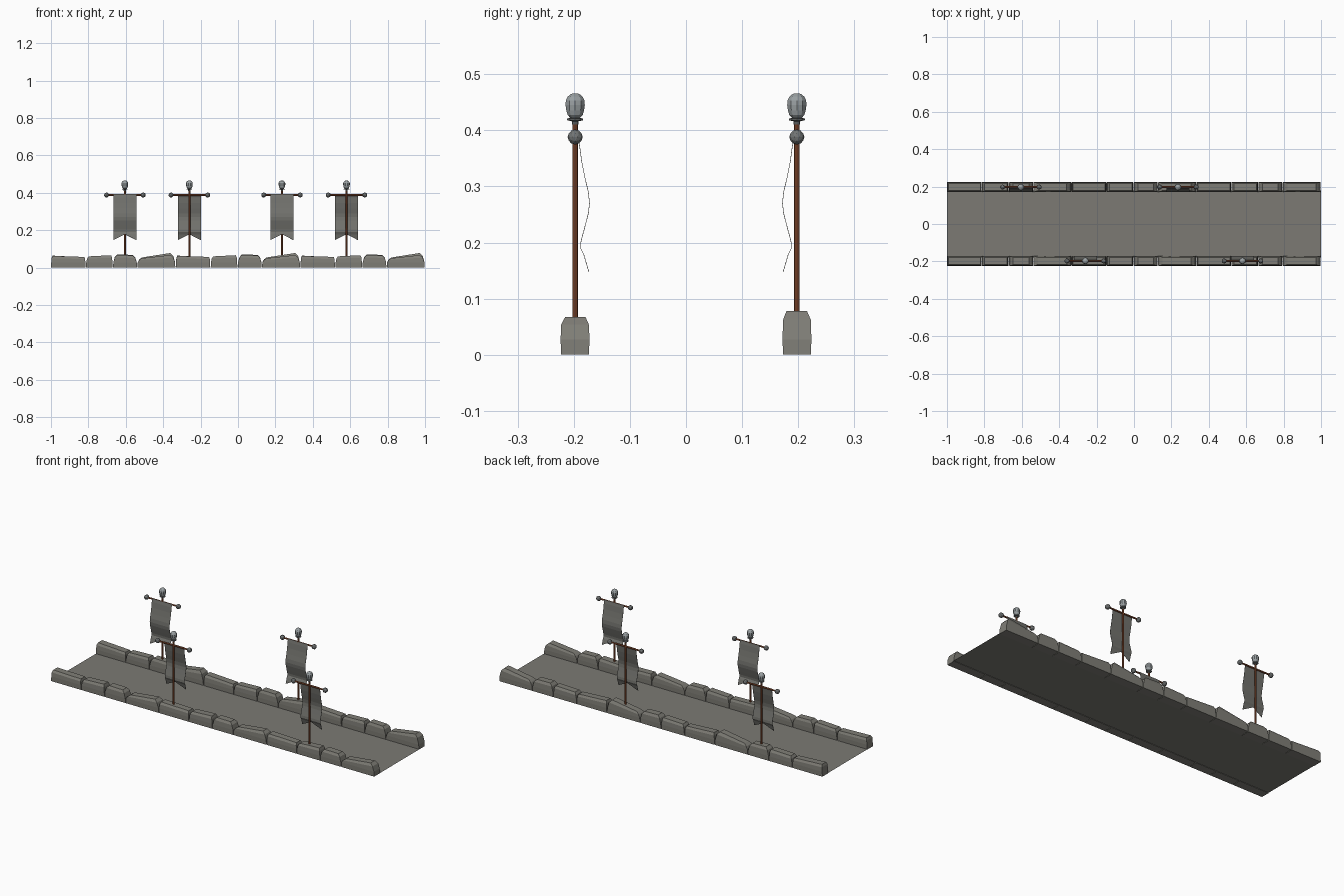
import bpy, bmesh, math
from mathutils import Matrix

if "Cube" in bpy.data.objects:
    bpy.data.objects.remove(bpy.data.objects["Cube"])


def material(name, r, g, b):
    m = bpy.data.materials.new(name)
    m.diffuse_color = (r, g, b, 1)
    m.use_nodes = True
    m.node_tree.nodes["Principled BSDF"].inputs["Base Color"].default_value = m.diffuse_color
    return m


STONE = material("kerb stone grey", 0.215, 0.21, 0.185)
ROAD = material("road grey", 0.2, 0.195, 0.175)
CLOTH = material("banner grey", 0.17, 0.17, 0.155)
WOOD = material("brown wood", 0.26, 0.075, 0.03)
METAL = material("dark metal", 0.17, 0.18, 0.18)
STEEL = material("pale steel", 0.32, 0.35, 0.36)


def finish(name, bm, mat, recalc=True):
    if recalc:
        bmesh.ops.recalc_face_normals(bm, faces=bm.faces)
    me = bpy.data.meshes.new(name)
    bm.to_mesh(me)
    bm.free()
    me.materials.append(mat)
    ob = bpy.data.objects.new(name, me)
    bpy.context.collection.objects.link(ob)
    return ob


def loft(bm, rings):
    """Skin a list of equal-length vertex rings and cap both ends."""
    vs = [[bm.verts.new(p) for p in r] for r in rings]
    n = len(vs[0])
    for a, b in zip(vs, vs[1:]):
        for i in range(n):
            j = (i + 1) % n
            bm.faces.new((a[i], a[j], b[j], b[i]))
    bm.faces.new(vs[0][::-1])
    bm.faces.new(vs[-1])


# Road surface
bm = bmesh.new()
bm.faces.new([bm.verts.new(p) for p in
              ((-1, -.18, .002), (1, -.18, .002), (1, .18, .002), (-1, .18, .002))])
finish("road", bm, ROAD, False)

# Kerb stones: four chipped blocks, repeated three times on each side
WIDTHS = [.187, .145, .13, .205]
HEIGHTS = {-1: [(.062, .057), (.060, .066), (.067, .065), (.050, .067)],
           1: [(.064, .055), (.060, .064), (.070, .068), (.054, .078)]}
INSETS = [(.008, .006), (.014, .008), (.022, .022), (.024, .026)]


def stone(x0, x1, s, hl, hr, inset):
    inner, outer = .172, .2235

    def ring(dl, dr, di, do, zl, zr):
        a, b = s * (inner + di), s * (outer - do)
        return [(x0 + dl, a, zl), (x1 - dr, a, zr), (x1 - dr, b, zr), (x0 + dl, b, zl)]
    dl, dr = inset
    bm = bmesh.new()
    loft(bm, [ring(0, 0, .001, .001, 0, 0),
              ring(.001, .001, 0, 0, .027, .027),
              ring(dl * .4, dr * .4, .001, .001, hl * .8, hr * .8),
              ring(dl, dr, .007, .008, hl, hr)])
    finish("kerb_stone", bm, STONE)


for s in (-1, 1):
    x = -1.0
    for k in range(3):
        for i, w in enumerate(WIDTHS):
            stone(x + .0005, x + w - .002, s, *HEIGHTS[s][i], INSETS[i])
            x += w * (2 / 3) / sum(WIDTHS)


# Banner poles
def rod(name, x, y, z, r, length, along_x=False):
    bm = bmesh.new()
    m = Matrix.Translation((x, y, z))
    if along_x:
        m = m @ Matrix.Rotation(math.pi / 2, 4, 'Y')
    bmesh.ops.create_cone(bm, cap_ends=True, segments=8, radius1=r, radius2=r,
                          depth=length, matrix=m)
    return finish(name, bm, WOOD)


def turned(name, x, y, profile, mat, segs=10):
    bm = bmesh.new()
    loft(bm, [[(x + r * math.cos(2 * math.pi * i / segs),
                y + r * math.sin(2 * math.pi * i / segs), z) for i in range(segs)]
              for r, z in profile])
    return finish(name, bm, mat)


COLLAR = [(.006, .410), (.006, .416), (.015, .418), (.015, .421), (.009, .422)]
FINIAL = [(.008, .421), (.014, .427), (.0165, .435), (.018, .445),
          (.0175, .453), (.014, .460), (.008, .4645), (.003, .466)]
# Cloth drape: (distance from the pole toward the road, height)
DRAPE = [(.003, .392), (.007, .375), (.011, .345), (.017, .315), (.023, .290),
         (.025, .270), (.023, .252), (.016, .225), (.010, .203), (.009, .190),
         (.015, .178)]


def banner(x, s):
    y = s * .1975
    rod("pole", x, y, .2225, .0052, .385)
    rod("crossbar", x, y, .388, .0045, .19, True)
    for e in (-1, 1):
        bm = bmesh.new()
        bmesh.ops.create_icosphere(bm, subdivisions=2, radius=.0135,
                                   matrix=Matrix.Translation((x + e * .098, y, .388)))
        finish("crossbar_knob", bm, METAL)
    turned("collar", x, y, COLLAR, METAL)
    turned("finial", x, y, FINIAL, STEEL)
    # Hanging cloth with a swallow tail
    bm = bmesh.new()
    rows = [[bm.verts.new((x + u * .061, y - s * d, z)) for u in (-1, 0, 1)]
            for d, z in DRAPE]
    rows.append([bm.verts.new((x - .061, y - s * .024, .147)), rows[-1][1],
                 bm.verts.new((x + .061, y - s * .024, .147))])
    for a, b in zip(rows, rows[1:]):
        for i in (0, 1):
            bm.faces.new(list(dict.fromkeys((a[i], b[i], b[i + 1], a[i + 1]))))
    ob = finish("banner_cloth", bm, CLOTH)
    mod = ob.modifiers.new("thickness", 'SOLIDIFY')
    mod.thickness = .001


for bx, side in ((-.26, -1), (.58, -1), (-.605, 1), (.235, 1)):
    banner(bx, side)
